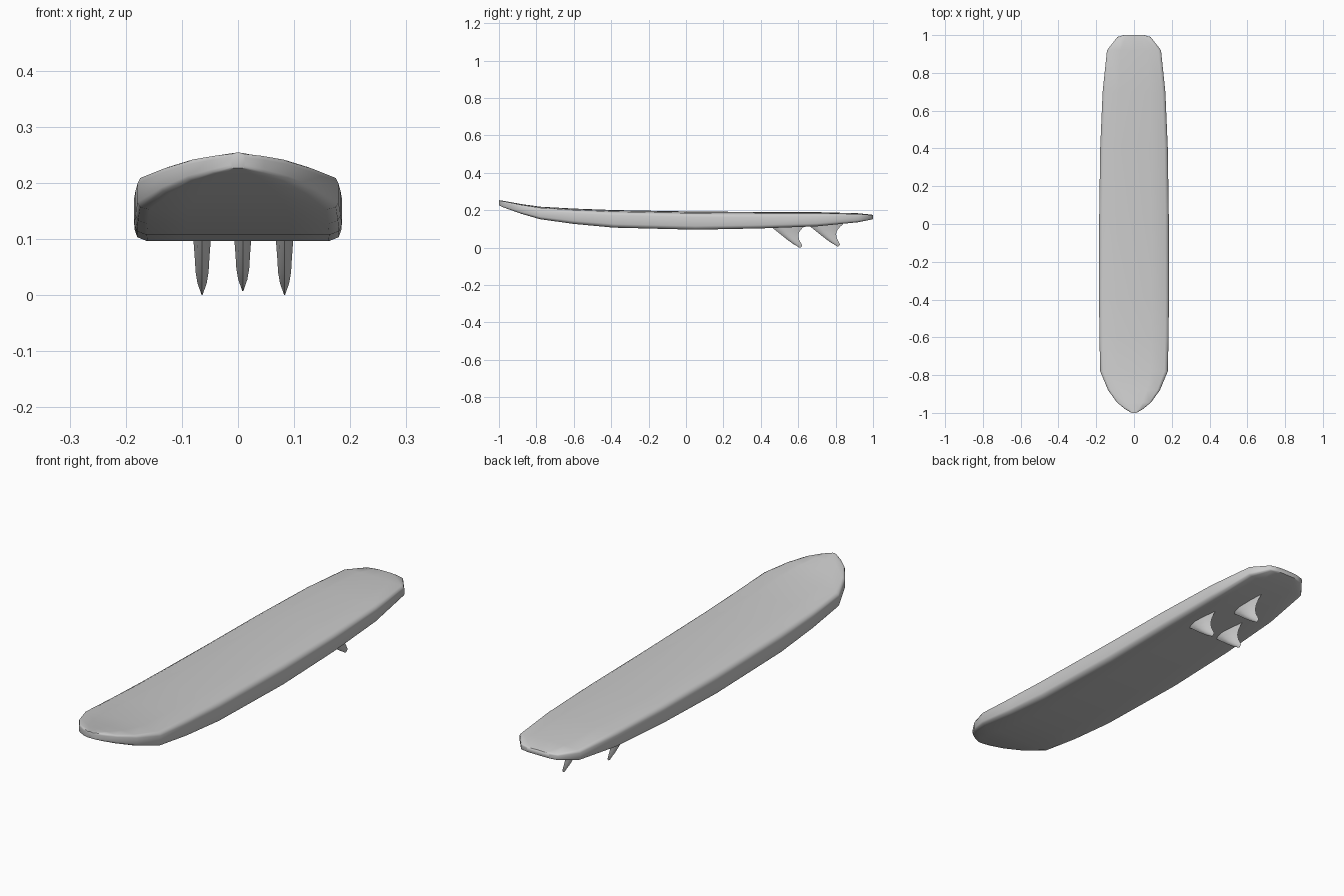
import bpy, bmesh, math


def loft(name, rings, angle):
    """Skin a list of closed rings and cap both ends."""
    bm = bmesh.new()
    loops = [[bm.verts.new(p) for p in ring] for ring in rings]
    n = len(loops[0])
    for a, b in zip(loops, loops[1:]):
        for i in range(n):
            j = (i + 1) % n
            bm.faces.new((a[i], a[j], b[j], b[i]))
    bm.faces.new(loops[0])
    bm.faces.new(loops[-1])
    bmesh.ops.recalc_face_normals(bm, faces=bm.faces)
    mesh = bpy.data.meshes.new(name)
    bm.to_mesh(mesh)
    bm.free()
    ob = bpy.data.objects.new(name, mesh)
    bpy.context.collection.objects.link(ob)
    bpy.ops.object.select_all(action='DESELECT')
    ob.select_set(True)
    bpy.context.view_layer.objects.active = ob
    bpy.ops.object.shade_smooth_by_angle(angle=math.radians(angle))
    return ob


# Board stations from nose to tail: y, half width, bottom z, deck centre z
stations = [
    (-1.00, 0.012, 0.226, 0.254),
    (-0.98, 0.047, 0.217, 0.251),
    (-0.945, 0.090, 0.204, 0.245),
    (-0.88, 0.137, 0.181, 0.233),
    (-0.78, 0.179, 0.152, 0.219),
    (-0.60, 0.183, 0.127, 0.209),
    (-0.385, 0.185, 0.107, 0.201),
    (0.05, 0.184, 0.096, 0.193),
    (0.40, 0.179, 0.103, 0.191),
    (0.70, 0.166, 0.114, 0.190),
    (0.92, 0.143, 0.136, 0.184),
    (0.99, 0.088, 0.150, 0.177),
    (1.00, 0.055, 0.153, 0.175),
]
# Half cross-section: fraction of half width, fraction of thickness
half = [(0.5, 0.0), (0.88, 0.0), (0.975, 0.07), (1.0, 0.2),
        (1.0, 0.70), (0.975, 0.84), (0.90, 0.91), (0.5, 0.975)]
section = [(0, 0)] + half + [(0, 1)] + [(-x, z) for x, z in reversed(half)]

loft("board", [[(x * w, y, lo + z * (hi - lo)) for x, z in section]
               for y, w, lo, hi in stations], 50)

# Fin levels: z, leading edge y, trailing edge y, half thickness
levels = [
    (0.120, 0.445, 0.640, 0.017),
    (0.105, 0.463, 0.622, 0.016),
    (0.085, 0.488, 0.606, 0.0145),
    (0.065, 0.513, 0.600, 0.013),
    (0.040, 0.545, 0.606, 0.0115),
    (0.020, 0.573, 0.617, 0.008),
    (0.009, 0.592, 0.622, 0.004),
    (0.000, 0.605, 0.614, 0.001),
]
# Lens-shaped fin section: chord fraction, thickness fraction
side = [(0.12, 0.6), (0.35, 1.0), (0.7, 0.6)]
lens = [(0, 0)] + side + [(1, 0)] + [(c, -t) for c, t in reversed(side)]

# Two side fins and the centre fin behind them
for name, x, dy, dz in (("left_fin", -0.064, 0, 0), ("right_fin", 0.083, 0, 0),
                        ("centre_fin", 0.0085, 0.202, 0.007)):
    loft(name, [[(x + t * th, dy + a + c * (b - a), z + dz) for c, t in lens]
                for z, a, b, th in levels], 60)
